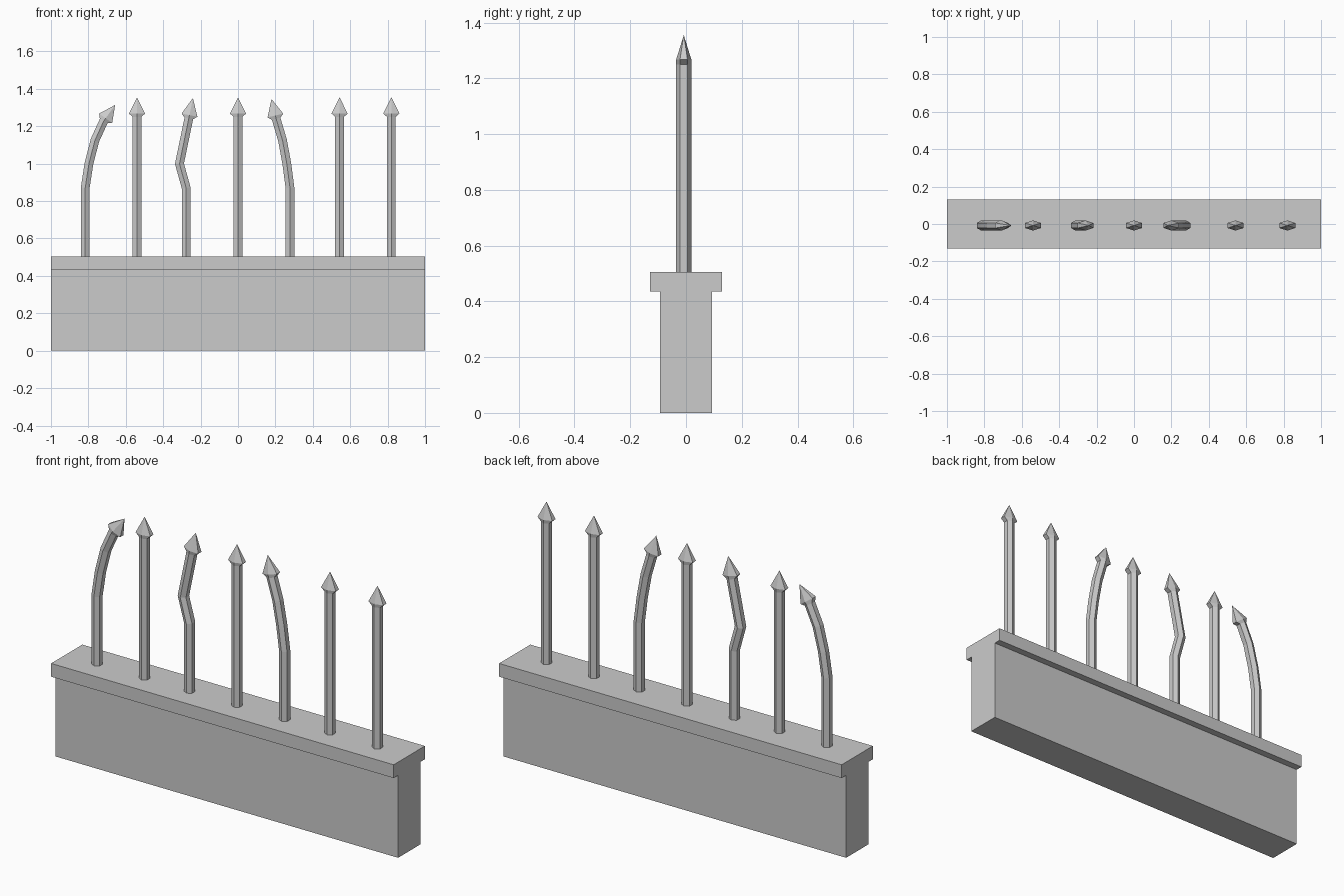
import bpy, bmesh, math
from mathutils import Vector

cube = bpy.data.objects.get("Cube")
if cube:
    bpy.data.objects.remove(cube, do_unlink=True)

grey = bpy.data.materials.new("stone_grey")
grey.use_nodes = True
colour = (0.6, 0.6, 0.6, 1)
grey.diffuse_color = colour
grey.node_tree.nodes["Principled BSDF"].inputs["Base Color"].default_value = colour

ROD_Y = -0.008
R = 0.027          # corner radius of the hexagonal rods
SPREAD = 0.043     # half width of the spear heads


def finish(name, bm):
    bmesh.ops.recalc_face_normals(bm, faces=bm.faces)
    mesh = bpy.data.meshes.new(name)
    bm.to_mesh(mesh)
    bm.free()
    mesh.materials.append(grey)
    obj = bpy.data.objects.new(name, mesh)
    bpy.context.collection.objects.link(obj)
    return obj


def wall():
    # T-shaped section swept along x
    half = [(0.093, 0), (0.093, 0.435), (0.13, 0.435), (0.13, 0.505)]
    section = half + [(-y, z) for y, z in reversed(half)]
    bm = bmesh.new()
    face = bm.faces.new([bm.verts.new((-1, y, z)) for y, z in section])
    ext = bmesh.ops.extrude_face_region(bm, geom=[face], use_keep_orig=True)
    moved = [g for g in ext["geom"] if isinstance(g, bmesh.types.BMVert)]
    bmesh.ops.translate(bm, verts=moved, vec=(2, 0, 0))
    finish("wall_with_coping", bm)


def ring(bm, centre, across, half_width, stretch=1.0):
    # Hexagon with corners towards front and back
    verts = []
    for i in range(6):
        a = math.pi / 2 + i * math.pi / 3
        side = math.cos(a) / math.cos(math.pi / 6) * half_width * stretch
        verts.append(bm.verts.new(centre + across * side + Vector((0, math.sin(a) * R, 0))))
    return verts


def spike(name, path, apex):
    # Hexagonal rod along the path, mitred at bends, with a flared spear head
    pts = [Vector((x, ROD_Y, z)) for x, z in path]
    tip = Vector((apex[0], ROD_Y, apex[1]))
    chain = pts + [tip]
    half = R * math.cos(math.pi / 6)
    bm = bmesh.new()
    rings = []
    for i, p in enumerate(pts):
        after = (chain[i + 1] - p).normalized()
        before = (p - chain[i - 1]).normalized() if i else after
        along = (before + after).normalized()
        across = Vector((along.z, 0, -along.x))
        rings.append(ring(bm, p, across, half, 1 / along.dot(after)))
    head = (tip - pts[-1]).normalized()
    rings.append(ring(bm, pts[-1] + head * 0.018, Vector((head.z, 0, -head.x)), SPREAD))
    top = bm.verts.new(tip)
    bm.faces.new(rings[0])
    for i in range(6):
        j = (i + 1) % 6
        for a, b in zip(rings, rings[1:]):
            bm.faces.new((a[i], a[j], b[j], b[i]))
        bm.faces.new((rings[-1][i], rings[-1][j], top))
    finish(name, bm)


wall()

# Straight spikes
for n, x in enumerate((-0.54, 0, 0.543, 0.82), 1):
    spike(f"straight_spike_{n}", [(x, 0.5), (x, 1.25)], (x, 1.355))

# Bent spikes
spike("curved_spike_right",
      [(-0.817, 0.5), (-0.817, 0.87), (-0.797, 1.0), (-0.765, 1.125), (-0.718, 1.228)],
      (-0.657, 1.314))
spike("kinked_spike",
      [(-0.277, 0.5), (-0.277, 0.87), (-0.313, 1.0), (-0.263, 1.242)],
      (-0.241, 1.351))
spike("curved_spike_left",
      [(0.278, 0.5), (0.278, 0.87), (0.261, 1.0), (0.238, 1.125), (0.204, 1.24)],
      (0.179, 1.346))
